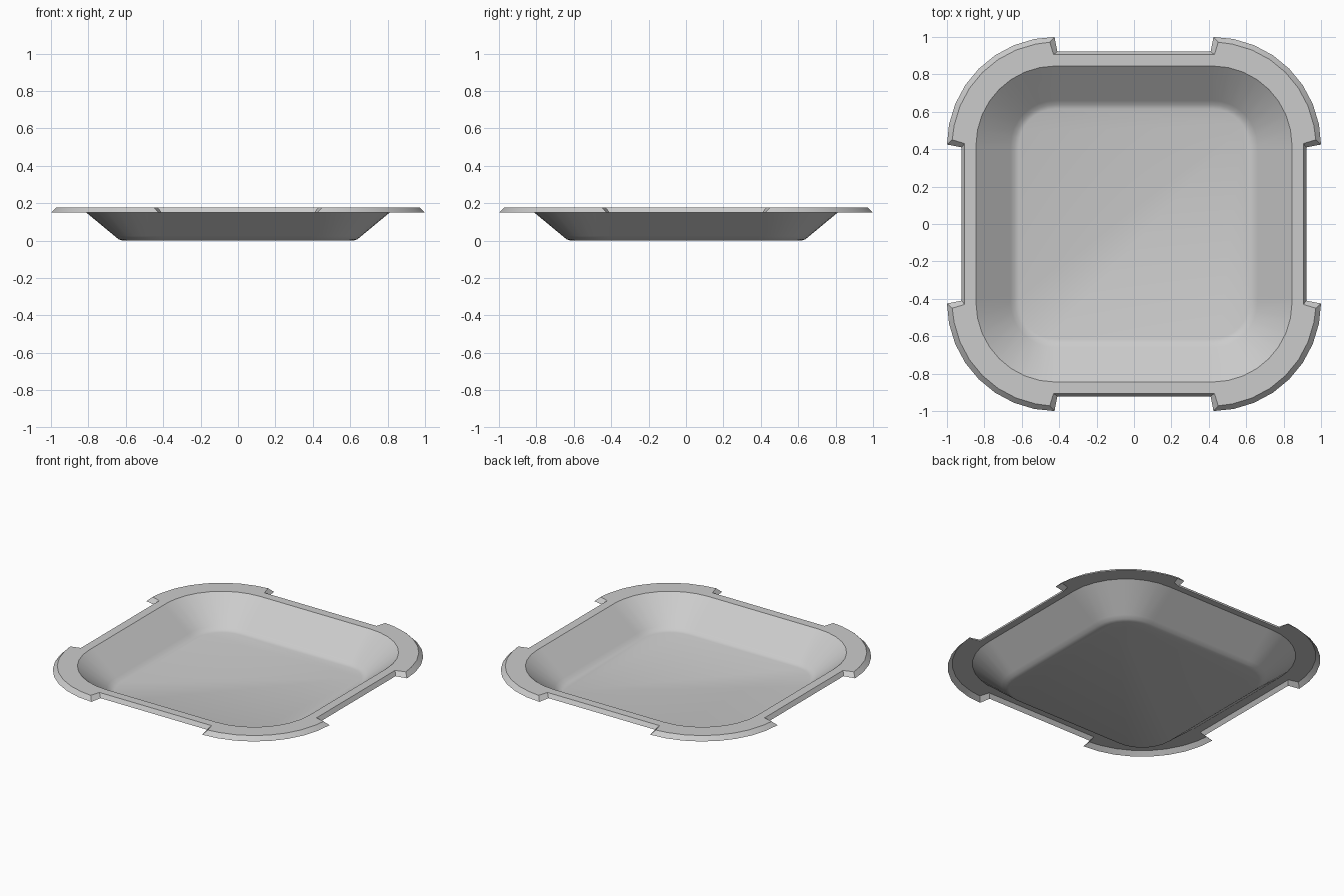
import bpy, bmesh
from math import cos, sin, pi, radians

if "Cube" in bpy.data.objects:
    bpy.data.objects.remove(bpy.data.objects["Cube"], do_unlink=True)

CENTRE = 0.42   # centre of each rounded corner
SEGMENTS = 8    # segments per corner

mat = bpy.data.materials.new("light_grey")
mat.use_nodes = True
grey = (0.6, 0.6, 0.6, 1)
mat.diffuse_color = grey
mat.node_tree.nodes["Principled BSDF"].inputs["Base Color"].default_value = grey


def ring(bm, z, side, corner, side_end, corner_start):
    """Rounded square loop; corners may stand out beyond the straight sides."""
    r = corner - CENTRE
    pts = [(side, side_end)]
    for i in range(SEGMENTS + 1):
        a = pi / 2 * i / SEGMENTS
        pts.append((max(CENTRE + r * cos(a), corner_start),
                    max(CENTRE + r * sin(a), corner_start)))
    pts.append((side_end, side))
    loop = []
    for quarter in range(4):
        for x, y in pts:
            for _ in range(quarter):
                x, y = -y, x
            loop.append(bm.verts.new((x, y, z)))
    return loop


# Dish sheet: floor, soft fold, sloping wall, flat rim, turned-down lip
bm = bmesh.new()
rings = [ring(bm, z, r, r, 0.39, CENTRE) for r, z in
         ((0.615, 0), (0.638, 0.007), (0.66, 0.025), (0.845, 0.178))]
rings.append(ring(bm, 0.178, 0.905, 0.972, 0.43, 0.45))
rings.append(ring(bm, 0.15, 0.922, 1.0, 0.41, 0.425))

bm.faces.new(rings[0])
for lower, upper in zip(rings, rings[1:]):
    n = len(lower)
    for i in range(n):
        j = (i + 1) % n
        bm.faces.new((lower[i], upper[i], upper[j], lower[j]))
bmesh.ops.recalc_face_normals(bm, faces=bm.faces)
bm.faces.ensure_lookup_table()
if bm.faces[0].normal.z < 0:
    bmesh.ops.reverse_faces(bm, faces=bm.faces)

mesh = bpy.data.meshes.new("square_dish")
bm.to_mesh(mesh)
bm.free()
mesh.materials.append(mat)
dish = bpy.data.objects.new("square_dish", mesh)
bpy.context.collection.objects.link(dish)

bpy.ops.object.select_all(action="DESELECT")
dish.select_set(True)
bpy.context.view_layer.objects.active = dish
bpy.ops.object.shade_smooth_by_angle(angle=radians(35))
